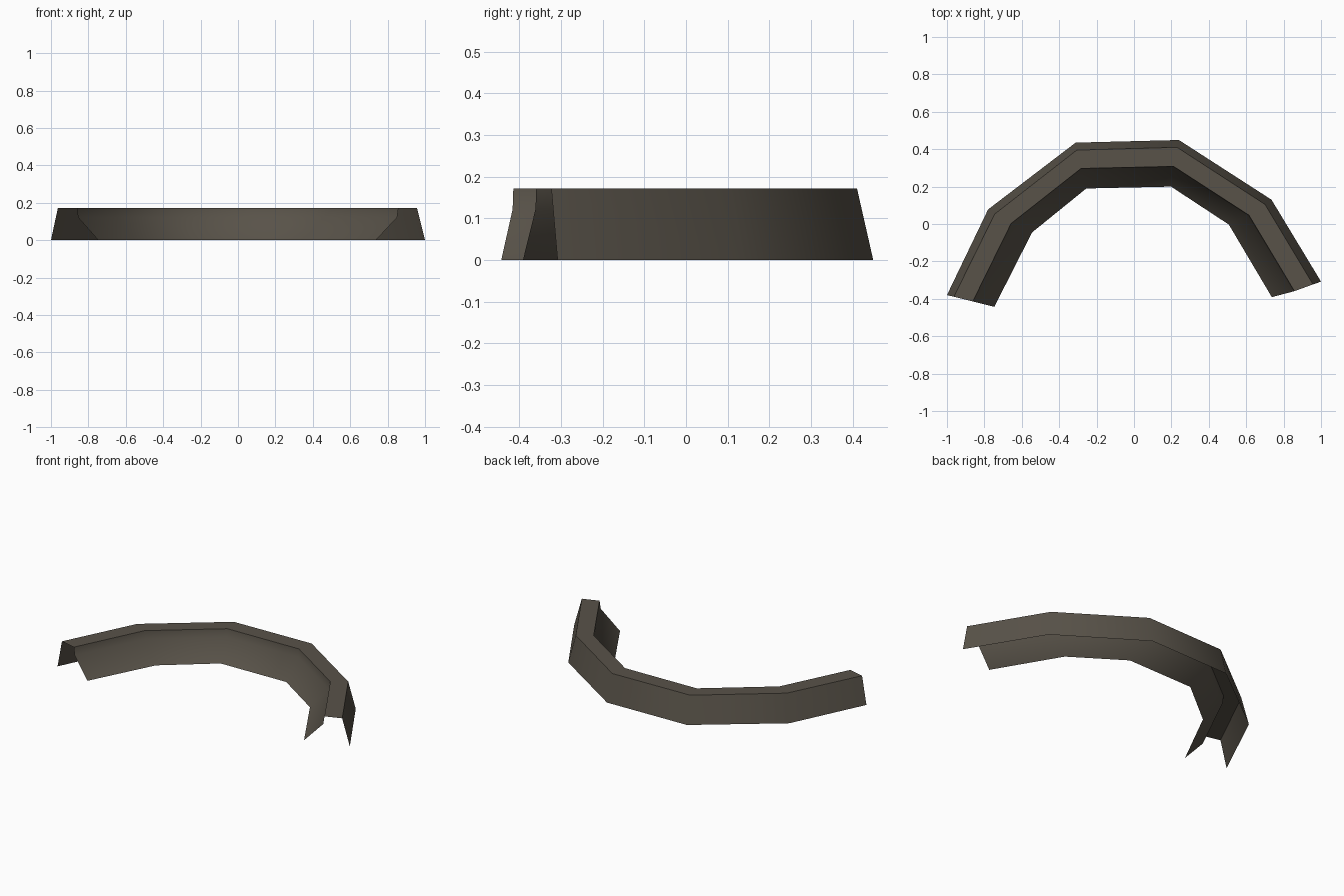
import bpy, math

if "Cube" in bpy.data.objects:
    bpy.data.objects.remove(bpy.data.objects["Cube"])

# Plan-view rails of the curved channel, left to right
OUTER_BASE = [(-1, -.38), (-.78, .078), (-.312, .435), (.24, .449), (.735, .13), (1, -.308)]
OUTER_TOP = [(-.963, -.389), (-.745, .053), (-.306, .395), (.23, .41), (.70, .105), (.957, -.323)]
INNER_TOP = [(-.862, -.414), (-.657, .003), (-.283, .297), (.212, .308), (.615, .047), (.858, -.359)]
INNER_BASE = [(-.747, -.443), (-.545, -.045), (-.255, .19), (.198, .2), (.507, -.003), (.737, -.391)]
TOP_Z, KINK_Z = .172, .122

# Inner wall is almost upright down to a kink, then flares to the base
inner_kink = [(a[0] + .06 * (b[0] - a[0]), a[1] + .06 * (b[1] - a[1]))
              for a, b in zip(INNER_TOP, INNER_BASE)]
rails = [(OUTER_BASE, 0), (OUTER_TOP, TOP_Z), (INNER_TOP, TOP_Z),
         (inner_kink, KINK_Z), (INNER_BASE, 0)]

# Loft the open cross-section along the arc (open underneath and at both ends)
n = len(OUTER_BASE)
verts = [(x, y, z) for pts, z in rails for x, y in pts]
faces = [(r * n + i, (r + 1) * n + i, (r + 1) * n + i + 1, r * n + i + 1)
         for r in range(len(rails) - 1) for i in range(n - 1)]
mesh = bpy.data.meshes.new("curved_channel")
mesh.from_pydata(verts, [], faces)
mesh.update()
channel = bpy.data.objects.new("curved_channel", mesh)
bpy.context.collection.objects.link(channel)

# Single dark brown-grey colour
mat = bpy.data.materials.new("dark_brown_grey")
mat.diffuse_color = (.098, .085, .066, 1)
mat.use_nodes = True
mat.node_tree.nodes["Principled BSDF"].inputs["Base Color"].default_value = mat.diffuse_color
mesh.materials.append(mat)

# Smooth around the arc, sharp across the profile
bpy.context.view_layer.objects.active = channel
channel.select_set(True)
bpy.ops.object.shade_smooth_by_angle(angle=math.radians(38))
